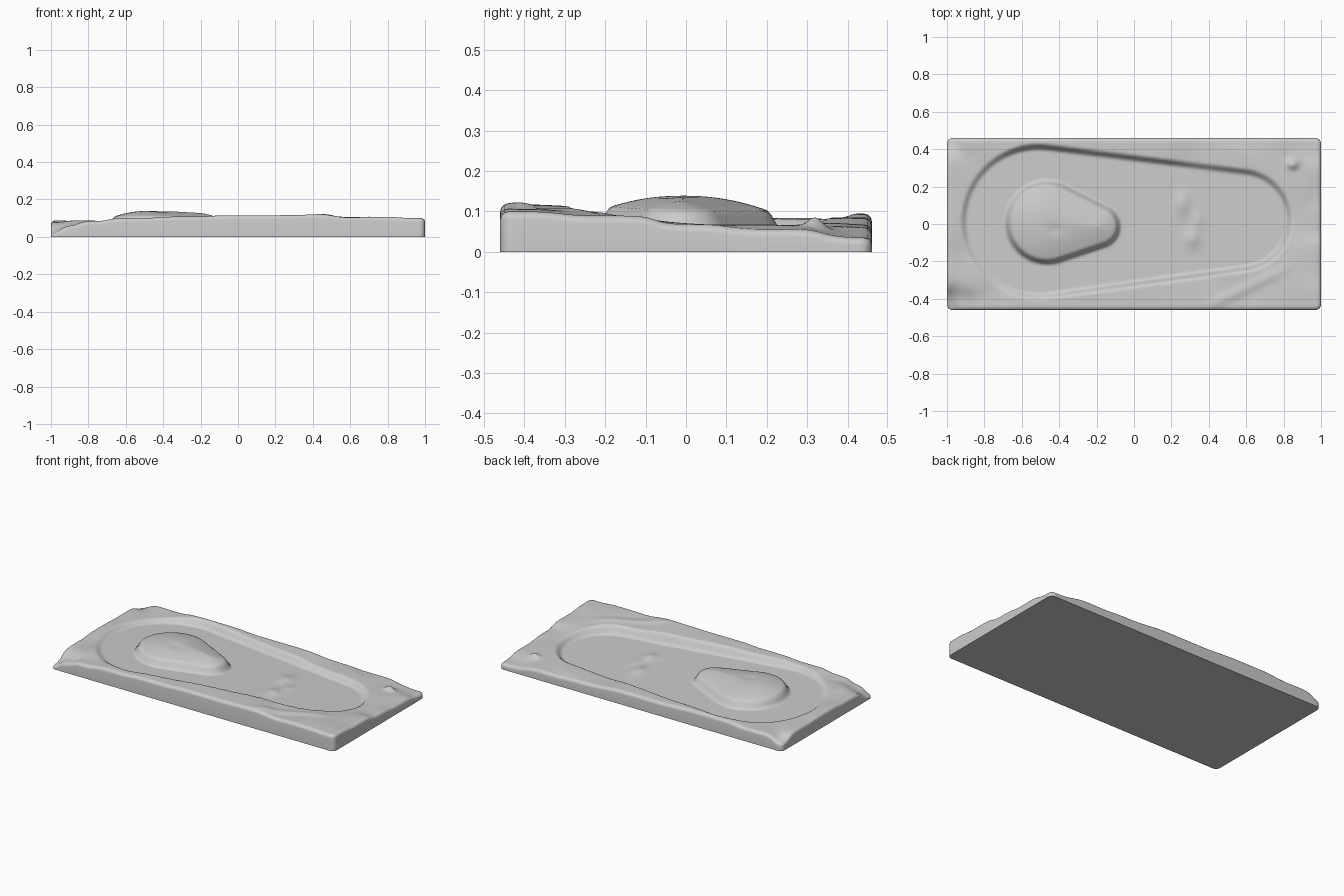
import bpy, bmesh, math
from mathutils import Vector

cube = bpy.data.objects.get("Cube")
if cube:
    bpy.data.objects.remove(cube, do_unlink=True)

HALF_X, HALF_Y, STEP, ROUND = 1.0, 0.46, 0.01, 0.02

# Rough ground heights around the rim: x, y, z
GROUND = [
    (-1, -.46, .01), (-.9, -.46, .06), (-.8, -.46, .086), (-.6, -.46, .1), (-.3, -.46, .108),
    (0, -.46, .115), (.4, -.46, .118), (.75, -.46, .107), (1, -.46, .1), (1, -.15, .09),
    (1, 0, .068), (1, .2, .055), (1, .46, .035), (.6, .46, .06), (.88, .18, .068), (.55, .36, .072),
    (0, .46, .085), (-.5, .46, .095), (-.88, .46, .085), (-1, .46, .045),
    (-1, .3, .085), (-1, 0, .088), (-1, -.25, .08), (.6, -.32, .1), (-.85, -.3, .09)]


def smooth(a, b, v):
    t = min(max((v - a) / (b - a), 0), 1)
    return t * t * (3 - 2 * t)


def egg_distance(x, y, big, small):
    """Signed distance to the hull of two circles, negative inside."""
    (ax, ay, ar), (bx, by, br) = big, small
    dx, dy = bx - ax, by - ay
    length = math.hypot(dx, dy)
    along = ((x - ax) * dx + (y - ay) * dy) / length
    across = abs((x - ax) * dy - (y - ay) * dx) / length
    slope = (ar - br) / length
    t = (along - across * slope / math.sqrt(1 - slope * slope)) / length
    t = min(max(t, 0), 1)
    return math.hypot(along - t * length, across) - (ar + (br - ar) * t)


def bump(x, y, cx, cy, rx, ry, height):
    return height * math.exp(-((x - cx) / rx) ** 2 - ((y - cy) / ry) ** 2)


def ground(x, y):
    total = weight = 0
    for gx, gy, gz in GROUND:
        w = 1 / (((x - gx) ** 2 + (y - gy) ** 2) + .004) ** 2
        total += w * gz
        weight += w
    z = total / weight
    # Spike and worn ridge
    z += bump(x, y, .85, .32, .03, .025, .025)
    ridge = -.43 + .5 * max(x - .4, 0) ** 1.1
    z += .007 * math.exp(-((y - ridge) / .03) ** 2) * smooth(.33, .5, x) * (1 - smooth(.7, .9, x))
    return z


def height(x, y):
    rim = egg_distance(x, y, (-.51, .012, .402), (.57, .02, .262))
    z = ground(x, y)
    # Recessed floor with a soft wall, sinking gently to the right and back
    floor = .053 - .015 * x - .025 * y
    z += (floor - z) * (1 - smooth(-.022, .018, rim))
    # Domed island
    d = egg_distance(x, y, (-.465, .008, .228), (-.19, -.012, .122))
    if d < 0:
        inside = min(-d / .22, 1)
        z += .035 * smooth(0, .035, -d) + .044 * (1 - (1 - inside) ** 2)
        z -= bump(x, y, -.42, -.03, .04, .03, .005)
    # Small lumps on the floor
    z += bump(x, y, .26, .11, .04, .06, .013) + bump(x, y, .31, -.08, .04, .05, .013)
    z += bump(x, y, .34, .02, .03, .05, .007)
    # Rounded upper edge
    edge = min(HALF_X - abs(x), HALF_Y - abs(y))
    if edge < ROUND:
        r = min(ROUND, z * .5)
        z -= r - r * math.sqrt(max(1 - (1 - edge / ROUND) ** 2, 0))
    return max(z, .008)


def samples(half):
    """Even spacing with extra lines inside the rounded border."""
    n = round(2 * half / STEP)
    inner = [-half + i * STEP for i in range(n + 1)]
    extra = [s * (half - k * ROUND) for s in (-1, 1) for k in (.06, .2)]
    return sorted(inner + extra)


# Terrain surface
bm = bmesh.new()
rows = [[bm.verts.new((x, y, height(x, y))) for x in samples(HALF_X)] for y in samples(HALF_Y)]
for low, high in zip(rows, rows[1:]):
    for i in range(len(low) - 1):
        bm.faces.new((low[i], low[i + 1], high[i + 1], high[i]))

# Side walls and flat base
rim_edges = [e for e in bm.edges if e.is_boundary]
skirt = bmesh.ops.extrude_edge_only(bm, edges=rim_edges)["geom"]
for v in skirt:
    if isinstance(v, bmesh.types.BMVert):
        v.co.z = 0
base_edges = [e for e in skirt if isinstance(e, bmesh.types.BMEdge) and e.is_boundary]
bmesh.ops.contextual_create(bm, geom=base_edges)

# Softly rounded corners in plan
corner = .03
for v in bm.verts:
    over = Vector((max(abs(v.co.x) - HALF_X + corner, 0), max(abs(v.co.y) - HALF_Y + corner, 0)))
    if over.x > 0 and over.y > 0:
        fit = max(over) / over.length
        v.co.x = math.copysign(HALF_X - corner + over.x * fit, v.co.x)
        v.co.y = math.copysign(HALF_Y - corner + over.y * fit, v.co.y)
bmesh.ops.recalc_face_normals(bm, faces=bm.faces)

mesh = bpy.data.meshes.new("stone_slab")
bm.to_mesh(mesh)
bm.free()
slab = bpy.data.objects.new("stone_slab", mesh)
bpy.context.collection.objects.link(slab)

# Plain grey stone
stone = bpy.data.materials.new("grey_stone")
stone.use_nodes = True
colour = (.6, .6, .6, 1)
stone.diffuse_color = colour
stone.node_tree.nodes["Principled BSDF"].inputs["Base Color"].default_value = colour
mesh.materials.append(stone)

bpy.ops.object.select_all(action="DESELECT")
slab.select_set(True)
bpy.context.view_layer.objects.active = slab
bpy.ops.object.shade_smooth_by_angle(angle=math.radians(50))
